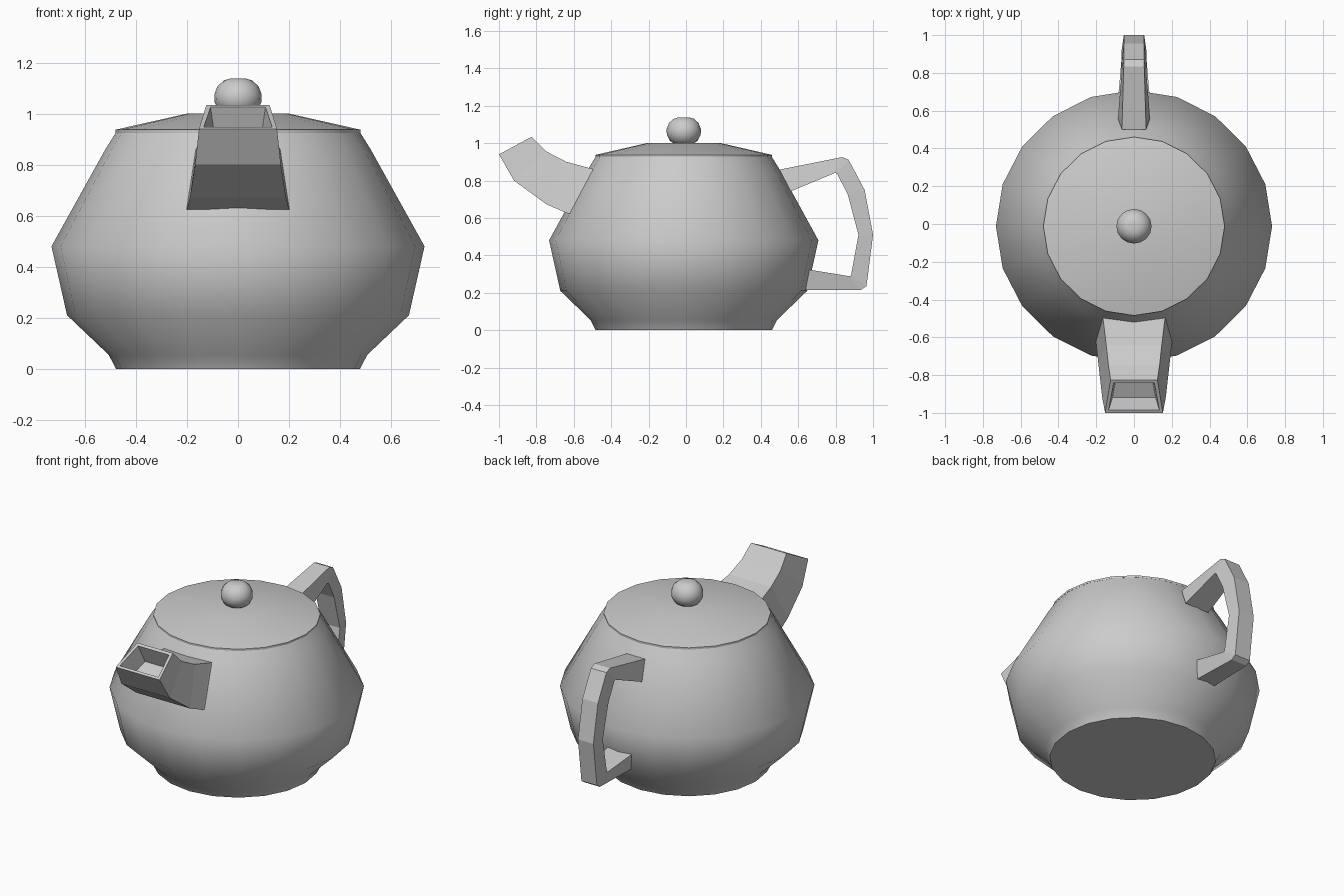
import bpy, bmesh
from math import cos, sin, pi, radians

if "Cube" in bpy.data.objects:
    bpy.data.objects.remove(bpy.data.objects["Cube"])

CY = -0.012   # body axis sits slightly forward of the handle/spout centre


def finish(bm, name, smooth_angle=None):
    bmesh.ops.recalc_face_normals(bm, faces=bm.faces)
    mesh = bpy.data.meshes.new(name)
    bm.to_mesh(mesh)
    bm.free()
    ob = bpy.data.objects.new(name, mesh)
    bpy.context.collection.objects.link(ob)
    if smooth_angle:
        bpy.ops.object.select_all(action='DESELECT')
        bpy.context.view_layer.objects.active = ob
        ob.select_set(True)
        bpy.ops.object.shade_smooth_by_angle(angle=radians(smooth_angle))
    return ob


def skin(bm, rings):
    """Join rings of points with quads and cap both ends; returns the last cap."""
    loops = [[bm.verts.new(p) for p in r] for r in rings]
    n = len(loops[0])
    for a, b in zip(loops, loops[1:]):
        for i in range(n):
            j = (i + 1) % n
            bm.faces.new((a[i], a[j], b[j], b[i]))
    bm.faces.new(loops[0][::-1])
    return bm.faces.new(loops[-1])


def lathe(name, profile, sides=20, angle=50):
    bm = bmesh.new()
    skin(bm, [[(r * cos(2 * pi * i / sides), CY + 0.985 * r * sin(2 * pi * i / sides), z)
               for i in range(sides)] for r, z in profile])
    return finish(bm, name, angle)


def trapezoids(sections):
    """Sections (ya, za, half width a, yb, zb, half width b) as four-point rings."""
    return [[(-wa, ya, za), (wa, ya, za), (wb, yb, zb), (-wb, yb, zb)]
            for ya, za, wa, yb, zb, wb in sections]


# body, lid and knob
lathe("body", [(0.478, 0), (0.507, 0.055), (0.67, 0.21), (0.731, 0.48),
               (0.52, 0.86), (0.476, 0.93)])
lathe("lid", [(0.48, 0.925), (0.48, 0.937), (0.2, 1.0)])
lathe("knob", [(0.045, 0.993), (0.075, 1.012), (0.092, 1.045), (0.093, 1.075),
               (0.08, 1.108), (0.055, 1.13), (0.03, 1.138)], 16, 60)

# spout: lower edge, then upper edge
bm = bmesh.new()
tip = skin(bm, trapezoids([
    (-0.59, 0.622, 0.205, -0.49, 0.86, 0.166),
    (-0.635, 0.625, 0.2, -0.515, 0.866, 0.162),
    (-0.745, 0.672, 0.188, -0.64, 0.9, 0.147),
    (-0.92, 0.8, 0.168, -0.75, 0.957, 0.135),
    (-1.0, 0.94, 0.153, -0.825, 1.034, 0.124)]))
bmesh.ops.recalc_face_normals(bm, faces=bm.faces)
bmesh.ops.inset_individual(bm, faces=[tip], thickness=0.025)
# hollow the opening
well = bmesh.ops.extrude_discrete_faces(bm, faces=[tip])["faces"][0]
centre = well.calc_center_median()
shift = well.normal * -0.12
for v in well.verts:
    v.co = centre + (v.co - centre) * 0.85 + shift
finish(bm, "spout")

# handle: outer edge, then inner edge
bm = bmesh.new()
skin(bm, trapezoids([
    (0.5, 0.858, 0.064, 0.56, 0.742, 0.085),
    (0.835, 0.925, 0.054, 0.795, 0.84, 0.066),
    (0.87, 0.91, 0.054, 0.807, 0.838, 0.066),
    (0.955, 0.75, 0.054, 0.865, 0.725, 0.065),
    (1.0, 0.51, 0.054, 0.922, 0.51, 0.065),
    (0.965, 0.235, 0.054, 0.883, 0.295, 0.066),
    (0.935, 0.215, 0.054, 0.875, 0.288, 0.066),
    (0.62, 0.216, 0.064, 0.65, 0.325, 0.085)]))
finish(bm, "handle")
